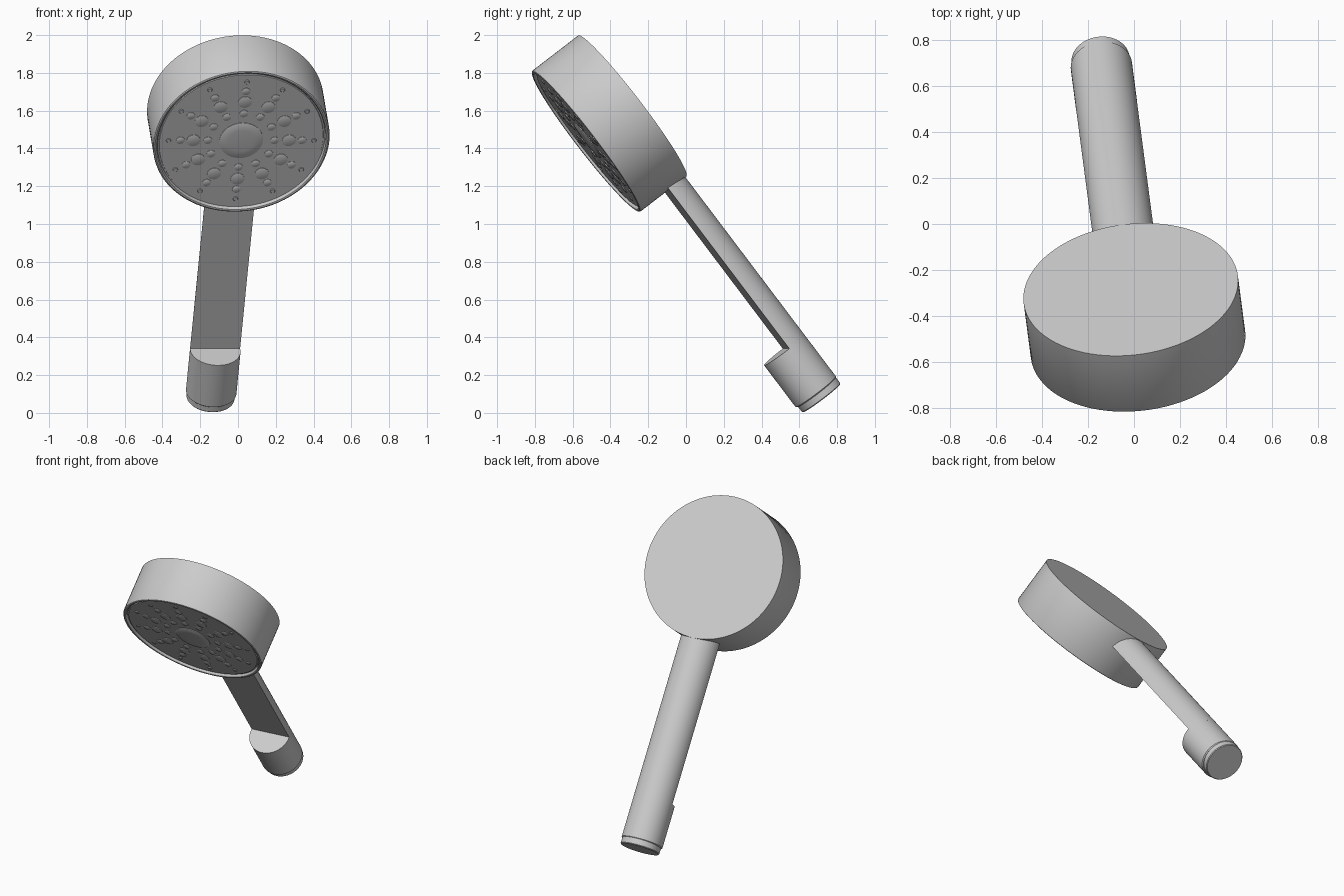
import bpy, bmesh
from math import sin, cos, pi, radians, acos
from mathutils import Matrix, Vector

if "Cube" in bpy.data.objects:
    bpy.data.objects.remove(bpy.data.objects["Cube"])

# Pose: built upright (handle along -Z, spray face to -Y), then tilted and turned
POSE = (Matrix.Translation((-0.014, -0.285, 1.625))
        @ Matrix.Rotation(radians(7.5), 4, 'Z')
        @ Matrix.Rotation(radians(37.3), 4, 'X'))
FACE = Matrix.Rotation(radians(90), 4, 'X')      # lathe axis towards -Y
DOWN = Matrix.Rotation(radians(180), 4, 'X')     # lathe axis towards -Z


def finish(name, bm, angle=35):
    bmesh.ops.recalc_face_normals(bm, faces=bm.faces)
    mesh = bpy.data.meshes.new(name)
    bm.to_mesh(mesh)
    bm.free()
    mesh.shade_smooth()
    mesh.set_sharp_from_angle(angle=radians(angle))
    obj = bpy.data.objects.new(name, mesh)
    obj.matrix_world = POSE
    bpy.context.collection.objects.link(obj)
    return obj


def loft(bm, rings):
    """Skin a list of closed point rings and cap both ends."""
    loops = [[bm.verts.new(p) for p in ring] for ring in rings]
    n = len(loops[0])
    for a, b in zip(loops, loops[1:]):
        for i in range(n):
            j = (i + 1) % n
            bm.faces.new((a[i], a[j], b[j], b[i]))
    bm.faces.new(loops[0][::-1])
    bm.faces.new(loops[-1])


def lathe(bm, profile, matrix, n):
    """Revolve (radius, height) points around the matrix's Z axis."""
    loft(bm, [[matrix @ Vector((r * cos(2 * pi * i / n), r * sin(2 * pi * i / n), h))
               for i in range(n)] for r, h in profile])


# Round head with a thin rolled rim and a recessed spray plate
bm = bmesh.new()
lathe(bm, [(0.47, 0), (0.47, 0.304), (0.467, 0.310), (0.460, 0.313), (0.452, 0.311),
           (0.447, 0.305), (0.446, 0.294), (0.438, 0.294), (0.436, 0.300), (0.12, 0.300)],
      FACE, 96)
finish("shower_head", bm)

# Shallow centre button
bm = bmesh.new()
lathe(bm, [(0.116, 0.295), (0.116, 0.303), (0.112, 0.305), (0.07, 0.308), (0.02, 0.309)],
      FACE, 48)
finish("centre_button", bm)

# Twelve spokes of spray nozzles
bm = bmesh.new()
for k in range(12):
    a = k * pi / 6
    for dist, r in ((0.178, 0.023), (0.255, 0.037), (0.325, 0.023), (0.388, 0.013)):
        place = FACE @ Matrix.Translation((dist * cos(a), dist * sin(a), 0))
        lathe(bm, [(r, 0.297), (r, 0.303), (r * 0.85, 0.305)], place, 16)
finish("spray_nozzles", bm)

# Handle grip: round back with a flat front
R, AXIS_Y, FLAT_Y = 0.134, -0.137, -0.125
start = acos((FLAT_Y - AXIS_Y) / R)
arc = [start * (2 * i / 40 - 1) for i in range(41)]
bm = bmesh.new()
loft(bm, [[(R * sin(t), AXIS_Y + R * cos(t), z) for t in arc] for z in (-0.43, -1.53)])
finish("handle_grip", bm)

# Full round lower end, forming a ledge at the front of the grip
bm = bmesh.new()
lathe(bm, [(R, 1.52), (R, 1.797), (0.128, 1.803)],
      Matrix.Translation((0, AXIS_Y, 0)) @ DOWN, 64)
finish("handle_base", bm)

# Hose collar at the bottom
bm = bmesh.new()
lathe(bm, [(0.127, 1.79), (0.127, 1.838), (0.123, 1.843)],
      Matrix.Translation((0, -0.133, 0)) @ DOWN, 64)
finish("hose_collar", bm)
